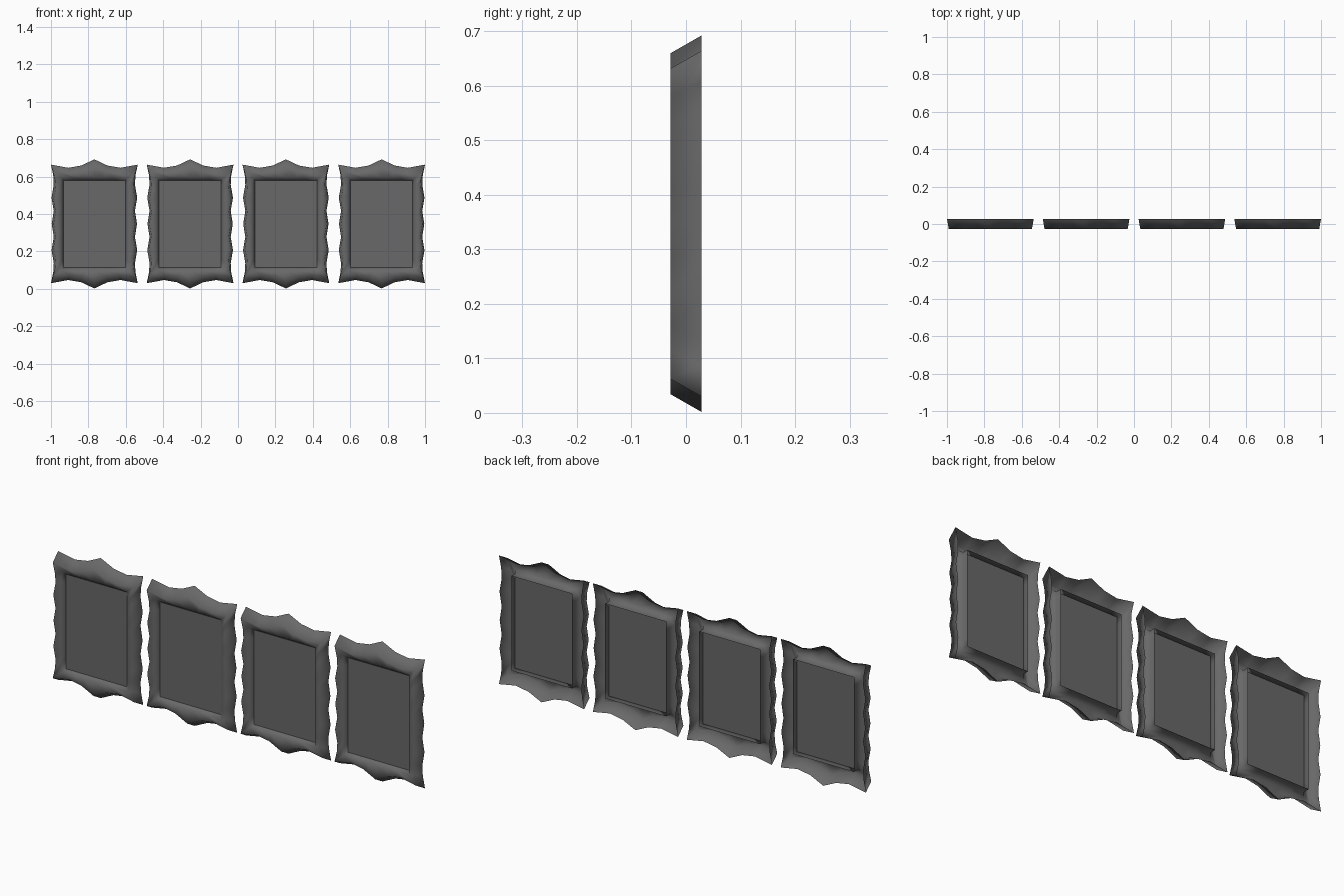
import bpy, bmesh

if "Cube" in bpy.data.objects:
    bpy.data.objects.remove(bpy.data.objects["Cube"])

CZ = 0.347            # mid height of each picture frame
IW, IH = 0.166, 0.233   # half size of the picture opening
HW, HH = .232, .317   # corner distance from the centre
# half profiles of the ornate outline: (offset from centre line, distance out)
TOP = [(0, .345), (.07, .312), (.14, .300), (HW, HH)]
SIDE = [(0, .228), (.07, .217), (.14, .229), (.21, .217), (.26, .220), (HH, HW)]

dark = bpy.data.materials.new("dark_grey")
dark.diffuse_color = (.14, .14, .14, 1)
dark.use_nodes = True
dark.node_tree.nodes["Principled BSDF"].inputs["Base Color"].default_value = dark.diffuse_color


def mirrored(half):
    return [(-a, b) for a, b in reversed(half[1:])] + half


def outline(dx, dz):
    """Closed wavy loop, shrunk by dx at the sides and dz at top and bottom."""
    sx, sz = 1 - dx / HW, 1 - dz / HH
    top, side = mirrored(TOP), mirrored(SIDE)
    pts = [(x * sx, z - dz) for x, z in top[:-1]]
    pts += [(x - dx, -z * sz) for z, x in side[:-1]]
    return pts + [(-x, -z) for x, z in pts]


def rectangle(w, h):
    """Closed rectangular loop with the same point count as the outline."""
    pts = [(x / HW * w, h) for x, z in mirrored(TOP)[:-1]]
    pts += [(w, -z / HH * h) for z, x in mirrored(SIDE)[:-1]]
    return pts + [(-x, -z) for x, z in pts]


def make_object(name, bm, cx, smooth):
    bmesh.ops.recalc_face_normals(bm, faces=bm.faces)
    if sum(f.normal.y * f.calc_area() for f in bm.faces) > 0:
        bmesh.ops.reverse_faces(bm, faces=bm.faces)
    for f in bm.faces:
        f.smooth = smooth
    me = bpy.data.meshes.new(name)
    bm.to_mesh(me)
    bm.free()
    me.materials.append(dark)
    ob = bpy.data.objects.new(name, me)
    ob.location = (cx, 0, CZ)
    bpy.context.collection.objects.link(ob)


def picture_frame(i, cx):
    # hollow moulding: back outline, front ridge, inner lip, wall behind picture
    loops = [(outline(0, 0), .028), (outline(.01, .032), -.028),
             (rectangle(IW + .012, IH + .014), -.019),
             (rectangle(IW, IH), -.004), (rectangle(IW, IH), .026)]
    bm = bmesh.new()
    rings = [[bm.verts.new((x, y, z)) for x, z in pts] for pts, y in loops]
    for a, b in zip(rings, rings[1:]):
        n = len(a)
        for k in range(n):
            j = (k + 1) % n
            bm.faces.new((a[k], a[j], b[j], b[k]))
    make_object(f"frame_moulding_{i}", bm, cx, True)
    # flat picture panel, set in the opening
    bm = bmesh.new()
    bm.faces.new([bm.verts.new((sx * IW, -.004, sz * IH))
                  for sx, sz in ((-1, -1), (1, -1), (1, 1), (-1, 1))])
    make_object(f"picture_panel_{i}", bm, cx, False)


for i in range(4):
    picture_frame(i + 1, (i - 1.5) * .512)
